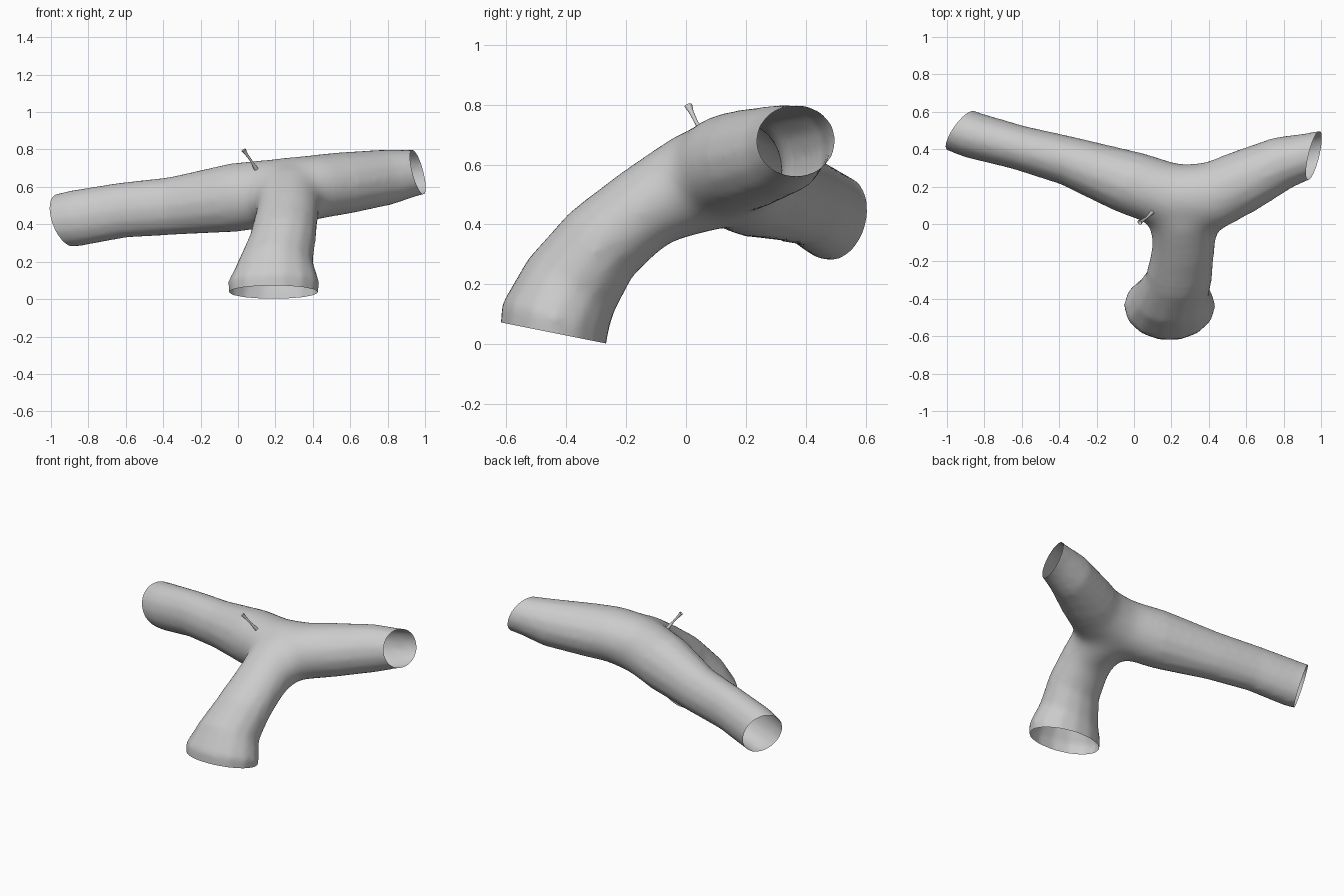
import bpy, bmesh
from math import sin, cos, pi
from mathutils import Vector

if "Cube" in bpy.data.objects:
    bpy.data.objects.remove(bpy.data.objects["Cube"])

SIDES = 14

def loft(bm, sections, side=None):
    """Closed tube through (x, y, z, half_width, half_height) sections."""
    pts = [Vector(s[:3]) for s in sections]
    rings = []
    for i, s in enumerate(sections):
        t = (pts[min(i + 1, len(pts) - 1)] - pts[max(i - 1, 0)]).normalized()
        u = Vector(side) if side else t.cross(Vector((0, 0, 1))).normalized()
        v = u.cross(t).normalized()
        rings.append([bm.verts.new(pts[i] + u * s[3] * cos(2 * pi * k / SIDES)
                                   + v * s[4] * sin(2 * pi * k / SIDES))
                      for k in range(SIDES)])
    for a, b in zip(rings, rings[1:]):
        for k in range(SIDES):
            n = (k + 1) % SIDES
            bm.faces.new((a[k], a[n], b[n], b[k]))
    bm.faces.new(rings[0][::-1])
    bm.faces.new(rings[-1])

def finish(bm, name):
    bmesh.ops.recalc_face_normals(bm, faces=bm.faces[:])
    me = bpy.data.meshes.new(name)
    bm.to_mesh(me)
    bm.free()
    ob = bpy.data.objects.new(name, me)
    bpy.context.collection.objects.link(ob)
    for p in me.polygons:
        p.use_smooth = True
    return ob

# Left and right arms as one bent tube, overshooting the open ends
bm = bmesh.new()
loft(bm, [(-1.08, .565, .405, .125, .138), (-.98, .522, .415, .127, .143),
          (-.87, .477, .432, .126, .153), (-.62, .41, .475, .12, .15),
          (-.35, .337, .498, .133, .157), (0, .212, .545, .175, .188),
          (.22, .14, .573, .185, .186), (.42, .145, .60, .19, .178),
          (.6, .235, .625, .168, .166), (.8, .33, .652, .143, .151),
          (.95, .37, .676, .12, .125), (1.08, .40, .695, .115, .118)])
# Front leg, curving down and flaring to the foot
loft(bm, [(.27, .2, .595, .17, .155), (.27, .03, .54, .185, .18),
          (.265, -.13, .463, .174, .148), (.24, -.285, .333, .178, .152),
          (.20, -.385, .195, .202, .172), (.19, -.437, .09, .247, .187),
          (.19, -.455, -.08, .228, .178)], side=(1, 0, 0))
tube = finish(bm, "branching_tube")

# Fuse the branches into one skin
mod = tube.modifiers.new("fuse", 'REMESH')
mod.mode = 'VOXEL'
mod.voxel_size = 0.018
mod = tube.modifiers.new("soften", 'SMOOTH')
mod.factor = 0.5
mod.iterations = 8
dg = bpy.context.evaluated_depsgraph_get()
fused = bpy.data.meshes.new_from_object(tube.evaluated_get(dg))
tube.modifiers.clear()

bm = bmesh.new()
bm.from_mesh(fused)

# Extra blending around the junction, fading outwards
hub = Vector((.26, .04, .56))
for i in range(36):
    reach = .24 + .14 * (i % 6) / 5
    near = [v for v in bm.verts if (v.co - hub).length < reach]
    bmesh.ops.smooth_vert(bm, verts=near, factor=0.5, use_axis_x=True,
                          use_axis_y=True, use_axis_z=True)

# Slice the three ends open
for co, no in [((-.93, .49, .42), (-1, .7, -.37)),
               ((.962, .37, .68), (1, -.23, .25)),
               ((.19, -.27, .003), (0, -.2, -1))]:
    bmesh.ops.bisect_plane(bm, geom=bm.verts[:] + bm.edges[:] + bm.faces[:],
                           plane_co=co, plane_no=Vector(no).normalized(),
                           clear_outer=True)
bm.to_mesh(tube.data)
bm.free()
for p in tube.data.polygons:
    p.use_smooth = True

# Tiny side twig at the crotch
bm = bmesh.new()
loft(bm, [(.10, .065, .69, .012, .012), (.07, .035, .74, .006, .006),
          (.045, .018, .775, .008, .008), (.03, .008, .797, .014, .012)])
bmesh.ops.delete(bm, geom=[f for f in bm.faces if len(f.verts) > 4], context='FACES_ONLY')
finish(bm, "side_twig")
